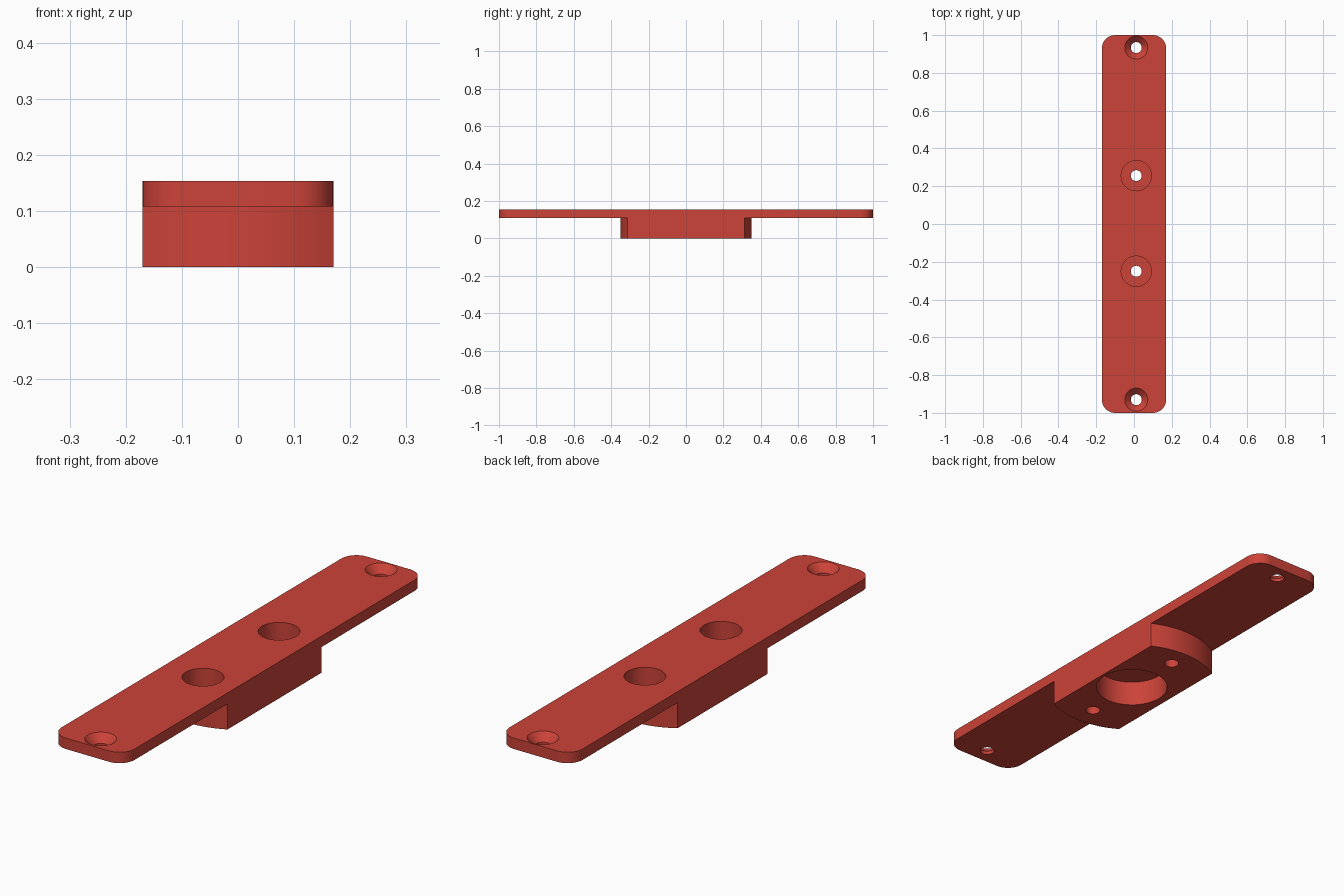
import bpy, bmesh, math

if "Cube" in bpy.data.objects:
    bpy.data.objects.remove(bpy.data.objects["Cube"])

W, L, TOP, UNDER = 0.17, 1.0, 0.154, 0.108   # half width, half length, plate heights
CX = 0.012                                   # axis of the holes and round boss

red = bpy.data.materials.new("red")
red.diffuse_color = (0.604, 0.056, 0.04, 1)
red.use_nodes = True
red.node_tree.nodes["Principled BSDF"].inputs["Base Color"].default_value = red.diffuse_color


def arc(cx, cy, r, a0, a1, n):
    return [(cx + r * math.cos(math.radians(a0 + (a1 - a0) * i / n)),
             cy + r * math.sin(math.radians(a0 + (a1 - a0) * i / n))) for i in range(n + 1)]


def finish(name, bm):
    bmesh.ops.recalc_face_normals(bm, faces=bm.faces)
    me = bpy.data.meshes.new(name)
    bm.to_mesh(me)
    bm.free()
    me.materials.append(red)
    ob = bpy.data.objects.new(name, me)
    bpy.context.collection.objects.link(ob)
    return ob


def slab(name, outline, z0, z1):
    """Extrude a flat outline from z0 to z1."""
    bm = bmesh.new()
    face = bm.faces.new([bm.verts.new((x, y, z0)) for x, y in outline])
    new = bmesh.ops.extrude_face_region(bm, geom=[face])["geom"]
    bmesh.ops.translate(bm, vec=(0, 0, z1 - z0),
                        verts=[v for v in new if isinstance(v, bmesh.types.BMVert)])
    return finish(name, bm)


def turned(name, y, profile, n=48):
    """Solid of revolution about a vertical axis; profile is (radius, z) upward."""
    bm = bmesh.new()
    rings = [[bm.verts.new((CX + r * math.cos(math.tau * i / n),
                            y + r * math.sin(math.tau * i / n), z)) for i in range(n)]
             for r, z in profile]
    for a, b in zip(rings, rings[1:]):
        for i in range(n):
            j = (i + 1) % n
            bm.faces.new((a[i], a[j], b[j], b[i]))
    bm.faces.new(rings[0])
    bm.faces.new(rings[-1])
    return finish(name, bm)


def combine(body, other, operation):
    mod = body.modifiers.new(operation.lower(), "BOOLEAN")
    mod.operation, mod.solver, mod.object = operation, "EXACT", other
    bpy.context.view_layer.objects.active = body
    bpy.ops.object.modifier_apply(modifier=mod.name)
    bpy.data.objects.remove(other)


# Long plate with rounded corners
R = 0.07
corners = [(W - R, L - R, 0), (R - W, L - R, 90), (R - W, R - L, 180), (W - R, R - L, 270)]
outline = [p for x, y, a in corners for p in arc(x, y, R, a, a + 90, 12)]
body = slab("mounting_plate", outline, UNDER, TOP)

# Boss below: a disc trimmed flush with the plate sides
RB = 0.35
right = math.degrees(math.acos((W - CX) / RB))
left = math.degrees(math.acos((-W - CX) / RB))
boss = slab("boss", arc(CX, 0, RB, right, left, 24) + arc(CX, 0, RB, -left, -right, 24), 0, 0.13)
combine(body, boss, "UNION")

# Round pocket in the underside
combine(body, turned("pocket_cutter", 0, [(0.146, -0.05), (0.146, UNDER)]), "DIFFERENCE")

for side in (-1, 1):
    # Deep counterbored holes through the boss
    combine(body, turned("counterbore_cutter", 0.253 * side + 0.003,
                         [(0.029, -0.05), (0.029, 0.045), (0.08, 0.045), (0.08, 0.2)]), "DIFFERENCE")
    # Countersunk screw holes at the plate ends
    combine(body, turned("countersink_cutter", 0.932 * side + 0.002,
                         [(0.029, 0.05), (0.029, 0.122), (0.061, TOP), (0.061, 0.2)]), "DIFFERENCE")

# Smooth curved walls, keep edges sharp
bpy.ops.object.select_all(action="DESELECT")
body.select_set(True)
bpy.context.view_layer.objects.active = body
bpy.ops.object.shade_smooth_by_angle(angle=math.radians(30))
